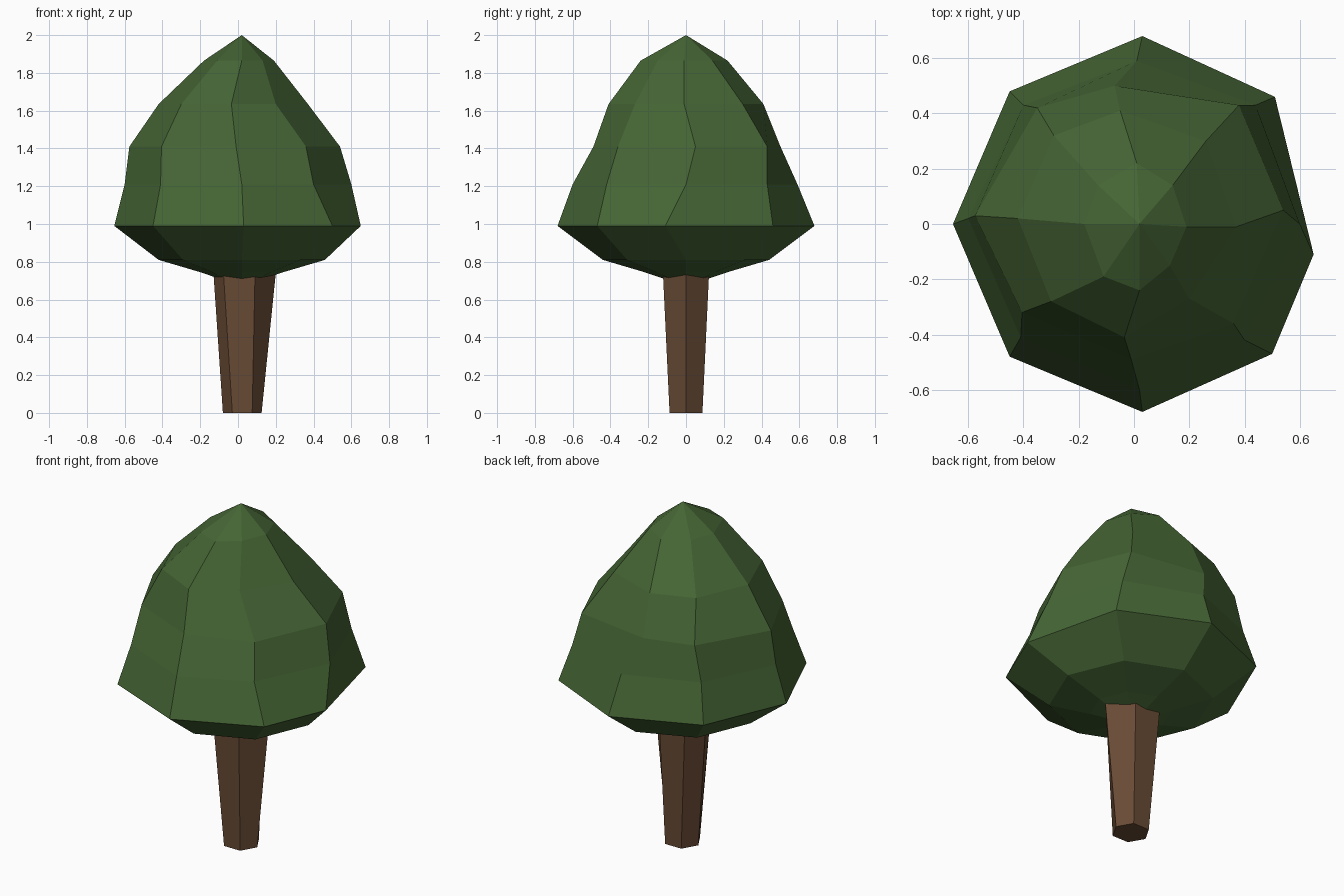
import bpy, math

if "Cube" in bpy.data.objects:
    bpy.data.objects.remove(bpy.data.objects["Cube"])


def material(name, rgb):
    m = bpy.data.materials.new(name)
    m.diffuse_color = (*rgb, 1)
    m.use_nodes = True
    m.node_tree.nodes["Principled BSDF"].inputs["Base Color"].default_value = m.diffuse_color
    return m


def loft(name, rings, mat, start=None, end=None):
    """Skin equal-sized rings; close each end with a point or a flat cap."""
    n = len(rings[0])
    verts = [v for r in rings for v in r]
    faces = []
    for k in range(len(rings) - 1):
        for i in range(n):
            j = (i + 1) % n
            faces.append((k*n + i, k*n + j, (k+1)*n + j, (k+1)*n + i))
    last = (len(rings) - 1) * n
    if start:
        verts.append(start)
        faces += [(len(verts) - 1, (i + 1) % n, i) for i in range(n)]
    else:
        faces.append(tuple(reversed(range(n))))
    if end:
        verts.append(end)
        faces += [(last + i, last + (i + 1) % n, len(verts) - 1) for i in range(n)]
    else:
        faces.append(tuple(last + i for i in range(n)))
    me = bpy.data.meshes.new(name)
    me.from_pydata(verts, [], faces)
    me.materials.append(mat)
    ob = bpy.data.objects.new(name, me)
    bpy.context.collection.objects.link(ob)
    return ob


green = material("leaf green", (0.06, 0.13, 0.035))
brown = material("bark brown", (0.14, 0.07, 0.035))

# Canopy: regular octagons underneath, uneven octagons above
CX = 0.02
rings = []
for r, z in ((0.22, 0.745), (0.44, 0.81)):
    rings.append([(CX + r * math.cos(i * math.pi / 4),
                   r * math.sin(i * math.pi / 4), z) for i in range(8)])
# Each ring starts at +x and runs counter-clockwise
upper = {
    0.99: [(.65, -.11), (.51, .46), (.03, .68), (-.45, .48),
           (-.655, 0), (-.45, -.48), (.03, -.68), (.50, -.47)],
    1.21: [(.60, 0), (.44, .43), (.01, .59), (-.40, .43),
           (-.60, .02), (-.41, -.41), (.02, -.60), (.40, -.42)],
    1.41: [(.54, .05), (.38, .43), (-.07, .50), (-.35, .42),
           (-.575, .03), (-.405, -.32), (-.01, -.49), (.36, -.36)],
    1.635: [(.37, -.01), (.26, .30), (-.05, .41), (-.29, .32),
            (-.42, .02), (-.30, -.28), (-.035, -.41), (.20, -.27)],
    1.865: [(.19, -.01), (.14, .14), (.01, .22), (-.13, .14),
            (-.18, 0), (-.11, -.19), (.02, -.24), (.13, -.15)],
}
rings += [[(x, y, z) for x, y in ring] for z, ring in upper.items()]
loft("canopy", rings, green, start=(CX, 0, 0.67), end=(CX, 0, 2.0))

# Trunk: six sides, flaring upward into the canopy
base = [(.125, 0), (.075, .087), (-.03, .087), (-.08, 0), (-.03, -.087), (.075, -.087)]
top = [(.20, 0), (.09, .122), (-.077, .122), (-.13, 0), (-.077, -.122), (.09, -.122)]
loft("trunk", [[(x, y, 0) for x, y in base], [(x, y, 0.74) for x, y in top]], brown)
